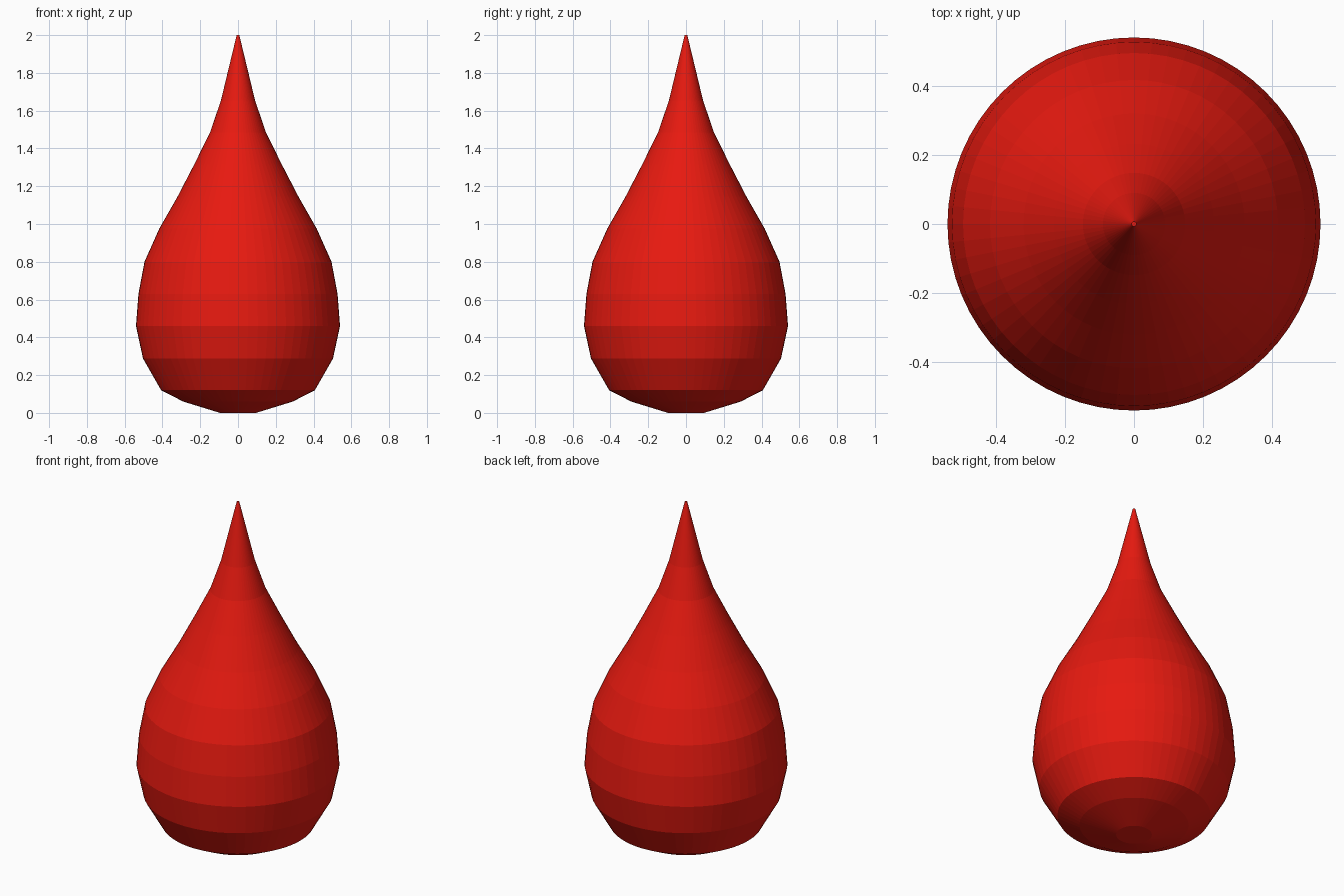
import bpy, bmesh
from math import cos, sin, tau

if "Cube" in bpy.data.objects:
    bpy.data.objects.remove(bpy.data.objects["Cube"])

SEGMENTS = 64

# Droplet profile from base to tip: (radius, height)
PROFILE = [(0.095, 0), (0.29, 0.06), (0.407, 0.12), (0.503, 0.288),
           (0.54, 0.46), (0.527, 0.63), (0.495, 0.80), (0.417, 0.975),
           (0.32, 1.145), (0.232, 1.315), (0.148, 1.485), (0.09, 1.655),
           (0.048, 1.83), (0.007, 2.0)]


def lathe(name, profile, color):
    bm = bmesh.new()
    rings = [[bm.verts.new((r * cos(tau * i / SEGMENTS), r * sin(tau * i / SEGMENTS), z))
              for i in range(SEGMENTS)] for r, z in profile]
    for low, high in zip(rings, rings[1:]):
        for i in range(SEGMENTS):
            j = (i + 1) % SEGMENTS
            bm.faces.new((low[i], low[j], high[j], high[i]))
    # Flat base and tiny tip cap
    bm.faces.new(rings[0][::-1])
    bm.faces.new(rings[-1])
    mesh = bpy.data.meshes.new(name)
    bm.to_mesh(mesh)
    bm.free()
    mat = bpy.data.materials.new(name + "_red")
    mat.diffuse_color = color
    mat.use_nodes = True
    mat.node_tree.nodes["Principled BSDF"].inputs["Base Color"].default_value = mat.diffuse_color
    mesh.materials.append(mat)
    obj = bpy.data.objects.new(name, mesh)
    bpy.context.collection.objects.link(obj)
    return obj


# Red droplet body, flat-shaded in bands
lathe("droplet", PROFILE, (0.8, 0.01, 0.005, 1))
